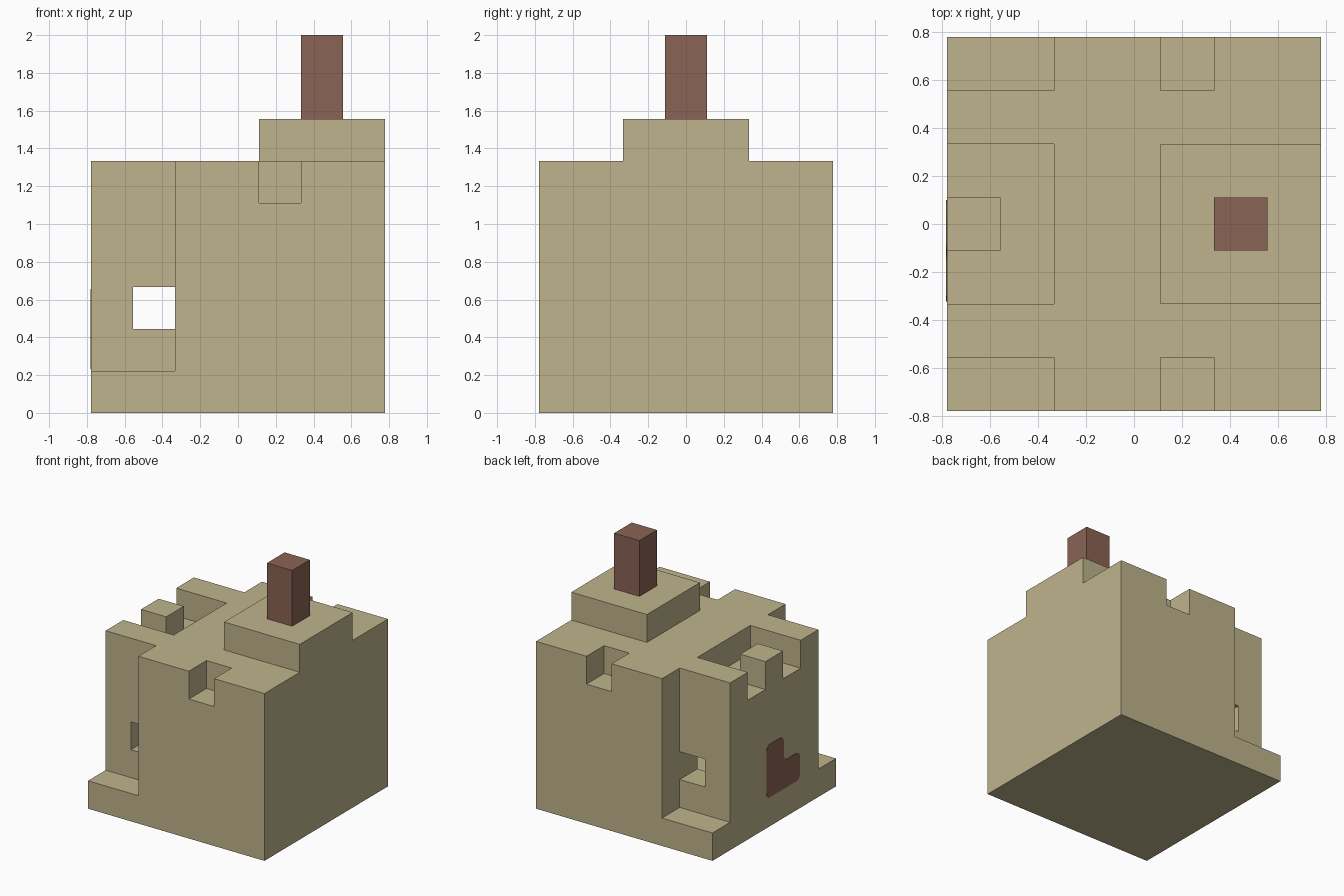
import bpy
import bmesh
from mathutils import Vector

U = 2 / 9  # building block size

if "Cube" in bpy.data.objects:
    bpy.data.objects.remove(bpy.data.objects["Cube"])


def material(name, rgb):
    mat = bpy.data.materials.new(name)
    mat.use_nodes = True
    mat.diffuse_color = (*rgb, 1)
    mat.node_tree.nodes["Principled BSDF"].inputs["Base Color"].default_value = (*rgb, 1)
    return mat


stone = material("tan_stone", (0.515, 0.455, 0.262))
brick = material("brown_brick", (0.254, 0.125, 0.091))


def box(name, lo, hi, mat=stone):
    """Box between two corners, given in blocks."""
    lo, hi = Vector(lo) * U, Vector(hi) * U
    bm = bmesh.new()
    bmesh.ops.create_cube(bm, size=1)
    for v in bm.verts:
        v.co = [(a + b) / 2 + c * (b - a) for a, b, c in zip(lo, hi, v.co)]
    mesh = bpy.data.meshes.new(name)
    bm.to_mesh(mesh)
    bm.free()
    mesh.materials.append(mat)
    obj = bpy.data.objects.new(name, mesh)
    bpy.context.collection.objects.link(obj)
    return obj


def cut(target, lo, hi):
    """Remove a box-shaped space from the target."""
    cutter = box("cutter", lo, hi)
    cutter.hide_render = True
    mod = target.modifiers.new("cut", 'BOOLEAN')
    mod.operation = 'DIFFERENCE'
    mod.solver = 'EXACT'
    mod.object = cutter
    bpy.context.view_layer.objects.active = target
    bpy.ops.object.modifier_apply(modifier=mod.name)
    bpy.data.objects.remove(cutter)


# Main walls
walls = box("walls", (-3.5, -3.5, 0), (3.5, 3.5, 6))
# Corner recesses and wall-top notches, front and back
for y0, y1 in ((-4, -2.5), (2.5, 4)):
    cut(walls, (-4, y0, 1), (-1.5, y1, 7))
    cut(walls, (0.5, y0, 5), (1.5, y1, 7))
# Sunken battlement floor
cut(walls, (-4, -1.5, 5), (-1.5, 1.5, 7))
# Inner room, with a window at each end
cut(walls, (-2.5, -1.5, 1), (2.5, 1.5, 4))
for y0, y1 in ((-2.7, -1.2), (1.2, 2.7)):
    cut(walls, (-2.5, y0, 2), (-1.5, y1, 3))

# Parts standing on the walls
box("battlement_block", (-3.5, -0.5, 5), (-2.5, 0.5, 6))
box("roof_step", (0.5, -1.5, 6), (3.5, 1.5, 7))
box("chimney", (1.5, -0.5, 7), (2.5, 0.5, 9), brick)

# Stepped patch with rounded corners, a thin plate on the side wall
outline = [(0.45, 1.05), (0.45, 2.95), (-0.53, 2.95), (-0.53, 2.05),
           (-1.45, 2.05), (-1.45, 1.05)]
bm = bmesh.new()
face = bm.faces.new([bm.verts.new((-3.515 * U, y * U, z * U)) for y, z in outline])
bmesh.ops.bevel(bm, geom=bm.verts[:], offset=0.2 * U, segments=3,
                affect='VERTICES', profile=0.5)
ext = bmesh.ops.extrude_face_region(bm, geom=bm.faces[:])
for v in ext["geom"]:
    if isinstance(v, bmesh.types.BMVert):
        v.co.x = -3.495 * U
bmesh.ops.recalc_face_normals(bm, faces=bm.faces[:])
mesh = bpy.data.meshes.new("side_patch")
bm.to_mesh(mesh)
bm.free()
mesh.materials.append(brick)
bpy.context.collection.objects.link(bpy.data.objects.new("side_patch", mesh))
